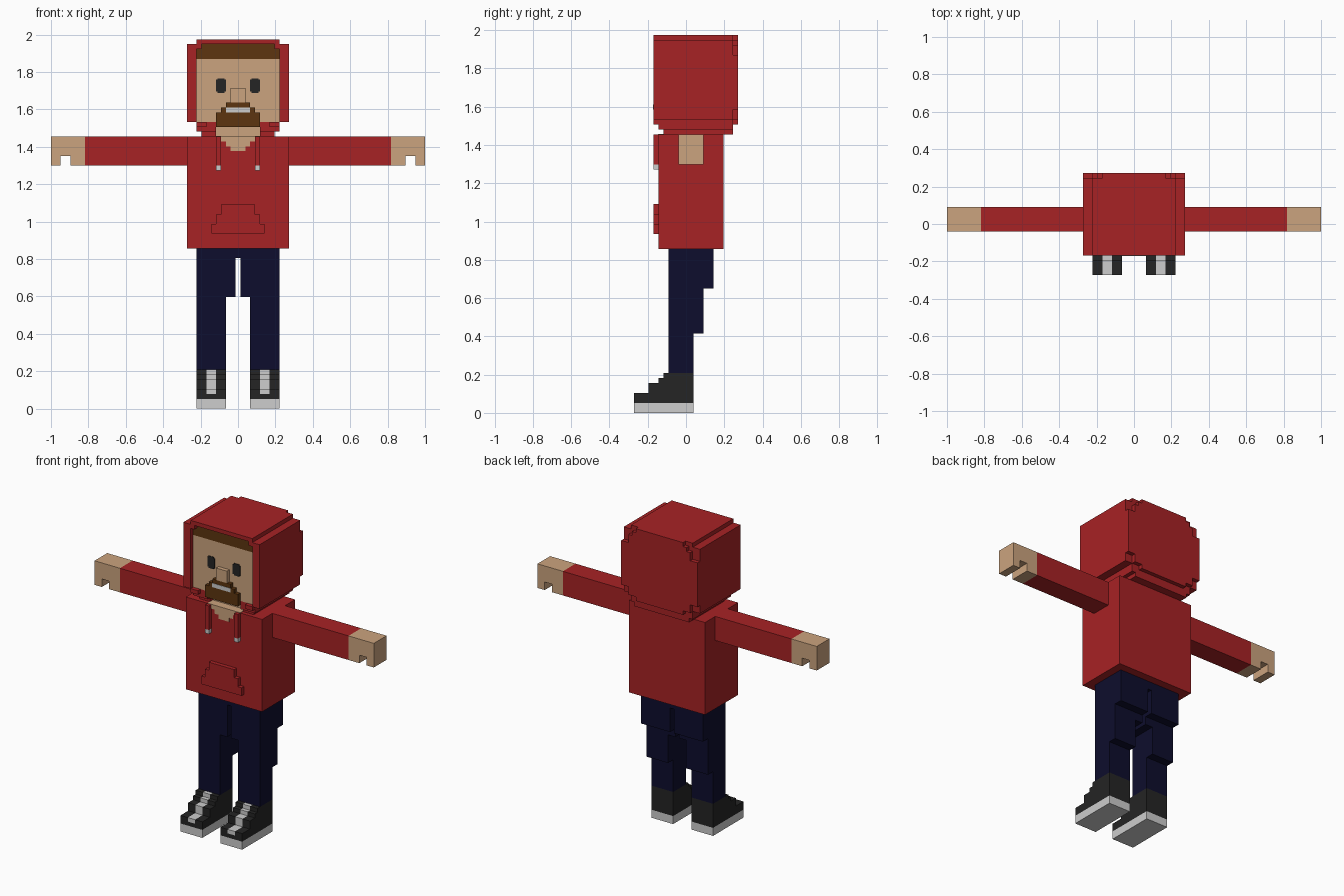
import bpy, bmesh
from mathutils import Vector

if "Cube" in bpy.data.objects:
    bpy.data.objects.remove(bpy.data.objects["Cube"])

V = 2 / 77  # size of one block; all part dimensions are in blocks


def material(name, r, g, b):
    m = bpy.data.materials.new(name)
    m.diffuse_color = (r, g, b, 1)
    m.use_nodes = True
    m.node_tree.nodes["Principled BSDF"].inputs["Base Color"].default_value = m.diffuse_color
    return m


RED = material("red_cloth", 0.39, 0.016, 0.018)
SKIN = material("skin", 0.60, 0.37, 0.21)
BROWN = material("brown_hair", 0.110, 0.036, 0.005)
NAVY = material("navy_denim", 0.004, 0.004, 0.026)
BLACK = material("black_canvas", 0.018, 0.018, 0.018)
WHITE = material("off_white", 0.61, 0.61, 0.61)


def part(name, mat, boxes, mirror=False):
    """Object made of boxes given as (x0, x1, y0, y1, z0, z1)."""
    bm = bmesh.new()
    for x0, x1, y0, y1, z0, z1 in boxes:
        lo, hi = Vector((x0, y0, z0)) * V, Vector((x1, y1, z1)) * V
        verts = bmesh.ops.create_cube(bm, size=1)["verts"]
        for v in verts:
            v.co = (lo + hi) / 2 + v.co * (hi - lo)
    me = bpy.data.meshes.new(name)
    bm.to_mesh(me)
    bm.free()
    me.materials.append(mat)
    ob = bpy.data.objects.new(name, me)
    bpy.context.collection.objects.link(ob)
    if mirror:
        mod = ob.modifiers.new("mirror", "MIRROR")
        mod.use_mirror_merge = False
    return ob


def rows(steps, y0, y1):
    """Centred rows (half_width, z0, z1) stacked into a stepped panel."""
    return [(-w, w, y0, y1, z0, z1) for w, z0, z1 in steps]


# Shoes: sole, stepped upper and lace strip running up the steps
STEPS = [(-10.5, 3, 4), (-7.5, 4, 6), (-5.5, 6, 7), (-4.5, 7, 8)]
part("shoe_soles", WHITE, [(2.5, 8.5, -10.5, 1.5, 0, 2)], True)
upper = [(2.5, 8.5, -10.5, 1.5, 2, 3)]
for y, z0, z1 in STEPS:
    upper += [(2.5, 4.5, y, 1.5, z0, z1), (6.5, 8.5, y, 1.5, z0, z1),
              (4.5, 6.5, -3.5, 1.5, z0, z1)]
part("shoe_uppers", BLACK, upper, True)
part("shoe_laces", WHITE, [(4.5, 6.5, y, -3.5, z0, z1) for y, z0, z1 in STEPS], True)

# Trousers, stepping in towards the ankle
part("trouser_legs", NAVY, [
    (2.5, 8.5, -3.5, 1.5, 8, 16),
    (2.5, 8.5, -3.5, 3.5, 16, 23),
    (0.5, 8.5, -3.5, 3.5, 23, 25),
    (0.5, 8.5, -3.5, 5.5, 25, 33)], True)
part("trouser_crotch", NAVY, [(-0.5, 0.5, -3.5, 5.5, 31, 33)])

# Hoodie body, pocket and drawstrings
part("hoodie_body", RED, [(-10.5, 10.5, -5.5, 7.5, 33, 56)])
part("front_pocket", RED, rows([(5.5, 36, 38), (4.5, 38, 40), (3.5, 40, 42)], -6.5, -5.5))
part("drawstrings", RED, [(3.5, 4.5, -6.5, -5.5, 50, 56)], True)
part("drawstring_tips", WHITE, [(3.5, 4.5, -6.5, -5.5, 49, 50)], True)

# Skin showing at the neckline
part("neckline", SKIN, rows([(1.5, 53, 54), (2.5, 54, 55), (3.5, 55, 56)], -5.6, -5.5)
     + [(-4.5, 4.5, -5.6, -3.5, 56, 56.1)])
part("neck", SKIN, [(-4.5, 4.5, -3.5, 5, 56, 59)])

# Arms and notched hands
part("sleeves", RED, [(10.5, 31.5, -1.5, 3.5, 50, 56)], True)
part("hands", SKIN, [
    (31.5, 38.5, -1.5, 3.5, 52, 56),
    (31.5, 34.5, -1.5, 3.5, 50, 52),
    (36.5, 38.5, -1.5, 3.5, 50, 52)], True)

# Head with hair band
part("head", SKIN, [(-8.5, 8.5, -5.5, 8, 59, 72)])
part("hair", BROWN, rows([(8.5, 72, 74), (7.5, 74, 75)], -5.5, 8))

# Hood: side walls, collar steps, roof and rounded back panel
part("hood_sides", RED, [
    (8.5, 10.5, -6.5, 9.5, 59, 75),
    (7.5, 8.5, -6.5, 8, 74, 75),
    (6.5, 8.5, -6.5, 9.5, 58, 59),
    (4.5, 6.5, -5.5, 9.5, 58, 59),
    (4.5, 8.5, -5.5, 9.5, 57, 58),
    (4.5, 7.5, -4.5, 9.5, 56, 57)], True)
part("hood_roof", RED, [(-8.5, 8.5, -6.5, 9.5, 75, 76)])
part("hood_back", RED, [(-8.5, 8.5, 8, 9.5, 59, 75), (-4.5, 4.5, 5, 9.5, 56, 59)]
     + rows([(6.5, 58, 59), (8.5, 59, 61), (10.5, 61, 72),
             (8.5, 72, 74), (7.5, 74, 75), (6.5, 75, 76)], 9.5, 10.5))

# Face
part("eyes", BLACK, [
    (2.5, 2.8, -5.65, -5.5, 65.3, 67.7),
    (2.8, 4.2, -5.65, -5.5, 65, 68),
    (4.2, 4.5, -5.65, -5.5, 65.3, 67.7)], True)
part("nose", SKIN, [(-1.5, 1.5, -6.5, -5.5, 63, 66)])
part("beard", BROWN, rows([(4.5, 58, 61), (3.5, 61, 62), (2.5, 62, 63)], -6.5, -5.5))
part("teeth", WHITE, [(-2.5, 2.5, -6.6, -6.5, 61, 62)])
